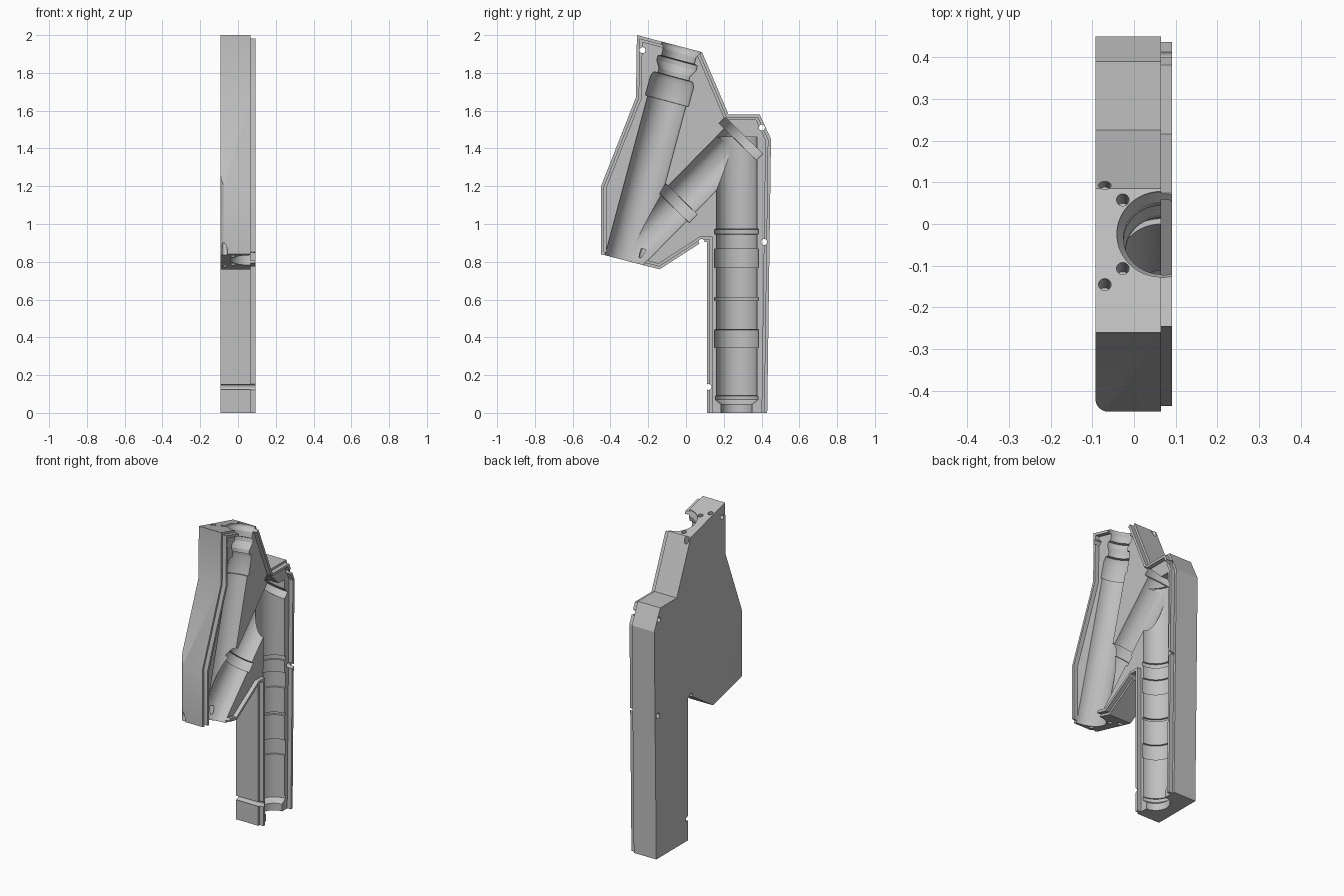
import bpy, bmesh, math
from mathutils import Vector

cube = bpy.data.objects.get("Cube")
if cube:
    bpy.data.objects.remove(cube, do_unlink=True)

BACK, PART, LIP = -0.0925, 0.065, 0.0915

grey = bpy.data.materials.new("light_grey")
grey.use_nodes = True
grey.diffuse_color = (0.53, 0.53, 0.53, 1)
grey.node_tree.nodes["Principled BSDF"].inputs["Base Color"].default_value = (0.53, 0.53, 0.53, 1)


def make_object(name, bm):
    bmesh.ops.recalc_face_normals(bm, faces=bm.faces)
    mesh = bpy.data.meshes.new(name)
    bm.to_mesh(mesh)
    bm.free()
    mesh.materials.append(grey)
    obj = bpy.data.objects.new(name, mesh)
    bpy.context.collection.objects.link(obj)
    return obj


def prism(bm, points, x0, x1):
    """Extrude a (y, z) outline along x."""
    face = bm.faces.new([bm.verts.new((x0, y, z)) for y, z in points])
    new = bmesh.ops.extrude_face_region(bm, geom=[face])["geom"]
    verts = [g for g in new if isinstance(g, bmesh.types.BMVert)]
    bmesh.ops.translate(bm, verts=verts, vec=(x1 - x0, 0, 0))


def offset(points, dist):
    """Offset an open path to its left with mitred corners."""
    pts = [Vector(p) for p in points]
    dirs = [(b - a).normalized() for a, b in zip(pts, pts[1:])]
    norms = [Vector((-d.y, d.x)) for d in dirs]
    result = []
    for i, p in enumerate(pts):
        a, b = norms[max(i - 1, 0)], norms[min(i, len(norms) - 1)]
        result.append(p + (a + b) * dist / (1 + a.dot(b)))
    return result


def lathe(name, origin, axis, profile, x=PART, segments=64):
    """Solid of revolution; profile holds (distance along axis, radius)."""
    u = Vector((0, *axis)).normalized()
    v = Vector((0, -u.z, u.y))
    o = Vector((x, *origin))
    bm = bmesh.new()
    rings = []
    for s, r in profile:
        ring = []
        for i in range(segments):
            a = 2 * math.pi * (i + 0.5) / segments
            ring.append(bm.verts.new(o + u * s + v * r * math.cos(a)
                                     + Vector((r * math.sin(a), 0, 0))))
        rings.append(ring)
    for a, b in zip(rings, rings[1:]):
        for i in range(segments):
            j = (i + 1) % segments
            bm.faces.new((a[i], a[j], b[j], b[i]))
    bm.faces.new(rings[0])
    bm.faces.new(rings[-1])
    obj = make_object(name, bm)
    obj.hide_render = True
    return obj


# Housing shell block, with one rounded rear edge
outline = [(0.43, 0), (0.45, 1.45), (0.39, 1.58), (0.225, 1.58), (0.085, 1.91),
           (-0.26, 2.0), (-0.265, 1.67), (-0.45, 1.2), (-0.45, 0.84),
           (-0.14, 0.76), (0.085, 0.905), (0.11, 0.905), (0.11, 0)]
bm = bmesh.new()
prism(bm, outline, BACK, PART)
edge = [e for e in bm.edges
        if all(v.co.x < 0 and v.co.y < -0.44 for v in e.verts)]
bmesh.ops.bevel(bm, geom=edge, offset=0.03, segments=6, profile=0.5, affect='EDGES')
housing = make_object("housing_half", bm)

# Raised sealing ridge set in from the rim
bm = bmesh.new()
prism(bm, offset(outline, 0.014) + offset(outline, 0.03)[::-1], PART - 0.004, LIP)
ridge = make_object("sealing_ridge", bm)

# Stepped tube channels
lean_origin, lean_axis = (-0.083, 1.72), (0.259, 0.966)
cutters = [
    lathe("leaning_channel", lean_origin, lean_axis,
          [(0.32, 0.106), (0.215, 0.106), (0.19, 0.09), (0.155, 0.09), (0.15, 0.108),
           (0.125, 0.108), (0.085, 0.085), (0.062, 0.085), (0.06, 0.108),
           (0.035, 0.118), (-0.07, 0.118), (-0.071, 0.105), (-1.1, 0.105)]),
    lathe("branch_channel", (-0.045, 1.11), (0.7, 0.714),
          [(-0.43, 0.1), (-0.031, 0.1), (-0.03, 0.117), (0.03, 0.117), (0.031, 0.1),
           (0.455, 0.1), (0.456, 0.14), (0.502, 0.14)]),
]
profile = [(-0.1, 0.082), (0.045, 0.082), (0.07, 0.113), (0.09, 0.113), (0.091, 0.107)]
for low, high in ((0.345, 0.44), (0.595, 0.61), (0.77, 0.867), (0.945, 0.972)):
    profile += [(low, 0.107), (low + 0.001, 0.117), (high, 0.117), (high + 0.001, 0.107)]
profile.append((1.46, 0.107))
cutters.append(lathe("upright_channel", (0.268, 0), (0, 1), profile))

# Bolt holes straight through the shell
for y, z in ((-0.23, 1.92), (0.402, 1.51), (0.083, 0.905), (0.414, 0.905), (0.119, 0.137)):
    bm = bmesh.new()
    ring = [(y + 0.016 * math.cos(math.tau * i / 24),
             z + 0.016 * math.sin(math.tau * i / 24)) for i in range(24)]
    prism(bm, ring, -0.2, 0.2)
    cutters.append(make_object("bolt_hole", bm))

# Blind screw holes in both ends of the leaning channel
u = Vector(lean_axis).normalized()
v = Vector((u.y, -u.x))
for start, end in ((0.14, 0.32), (-1.05, -0.86)):
    for side in (-1, 1):
        for dist, x in ((0.125, -0.07), (0.085, -0.027)):
            cutters.append(lathe("screw_hole", Vector(lean_origin) + v * dist * side,
                                 lean_axis, [(start, 0.015), (end, 0.015)], x, 20))

# Cut the channels and holes
for obj in (housing, ridge):
    for cutter in cutters:
        mod = obj.modifiers.new("cut", 'BOOLEAN')
        mod.operation = 'DIFFERENCE'
        mod.solver = 'EXACT'
        mod.object = cutter
    bpy.context.view_layer.update()
    depsgraph = bpy.context.evaluated_depsgraph_get()
    mesh = bpy.data.meshes.new_from_object(obj.evaluated_get(depsgraph))
    obj.modifiers.clear()
    obj.data = mesh
for cutter in cutters:
    bpy.data.objects.remove(cutter, do_unlink=True)

# Smooth the curved walls, keep edges sharp
bpy.ops.object.select_all(action='DESELECT')
for obj in (housing, ridge):
    obj.select_set(True)
bpy.context.view_layer.objects.active = housing
bpy.ops.object.shade_smooth_by_angle(angle=math.radians(25))
